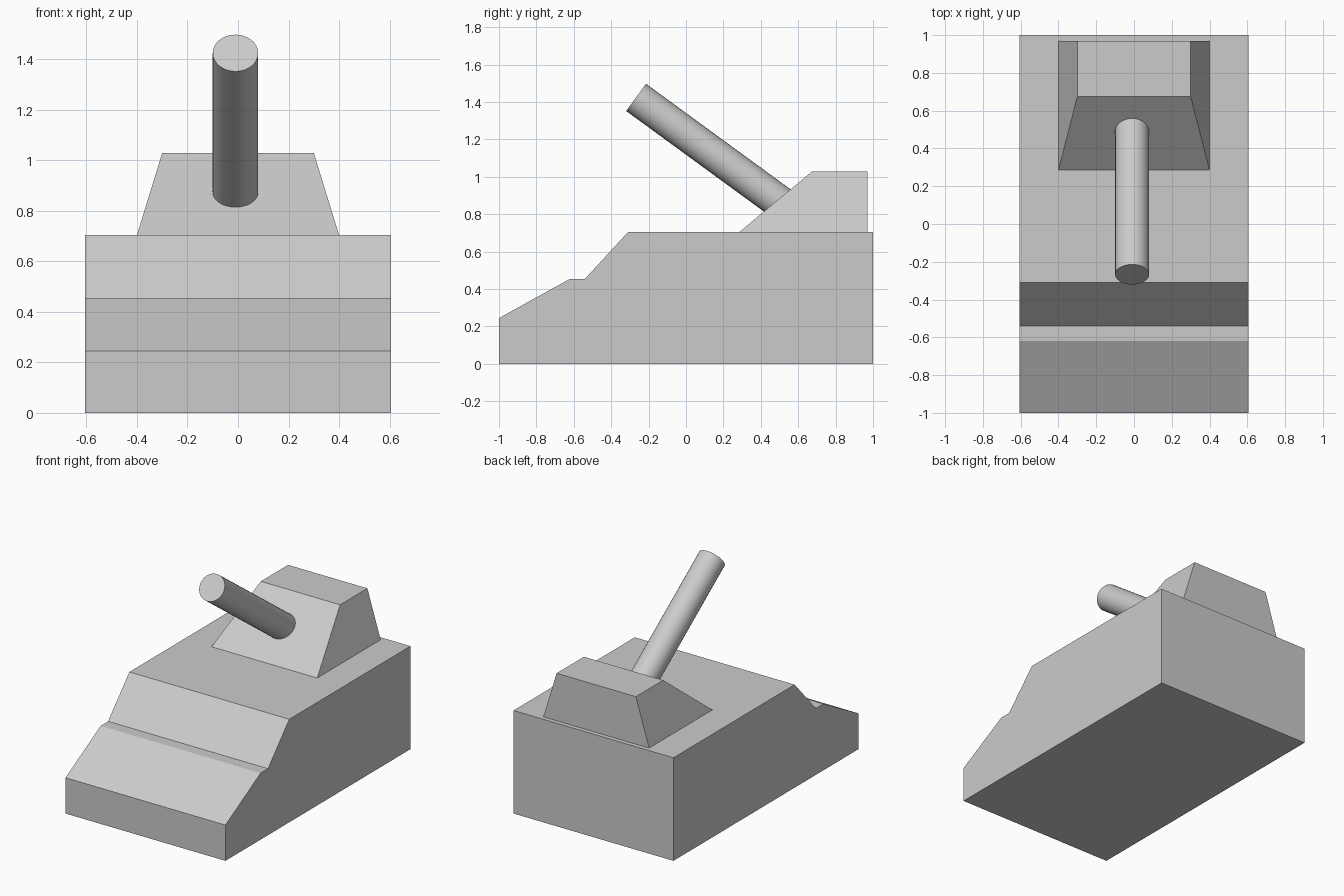
import bpy
import bmesh
import math
from mathutils import Vector

if "Cube" in bpy.data.objects:
    bpy.data.objects.remove(bpy.data.objects["Cube"], do_unlink=True)

# Single plain grey for the whole model
grey = bpy.data.materials.new("light_grey")
grey.use_nodes = True
colour = (0.6, 0.6, 0.6, 1)
grey.diffuse_color = colour
grey.node_tree.nodes["Principled BSDF"].inputs["Base Color"].default_value = colour


def finish(name, bm):
    bmesh.ops.recalc_face_normals(bm, faces=bm.faces)
    mesh = bpy.data.meshes.new(name)
    bm.to_mesh(mesh)
    bm.free()
    mesh.materials.append(grey)
    obj = bpy.data.objects.new(name, mesh)
    bpy.context.collection.objects.link(obj)
    return obj


def extrude_profile(name, profile, half_width):
    """Extrude a (y, z) side profile across x."""
    bm = bmesh.new()
    side = bm.faces.new([bm.verts.new((-half_width, y, z)) for y, z in profile])
    new = bmesh.ops.extrude_face_region(bm, geom=[side])["geom"]
    moved = [v for v in new if isinstance(v, bmesh.types.BMVert)]
    bmesh.ops.translate(bm, verts=moved, vec=(2 * half_width, 0, 0))
    return finish(name, bm)


# Hull with stepped sloping nose
extrude_profile("hull", [(-1, 0), (1, 0), (1, 0.705), (-0.31, 0.705),
                         (-0.54, 0.455), (-0.62, 0.455), (-1, 0.245)], 0.605)

# Turret: wedge profile, tapered inward at the roof
turret = extrude_profile("turret", [(0.285, 0.705), (0.97, 0.705),
                                    (0.97, 1.03), (0.675, 1.03)], 0.4)
for v in turret.data.vertices:
    if v.co.z > 1:
        v.co.x *= 0.75

# Raised gun barrel, its rear end buried in the turret
muzzle = Vector((-0.01, -0.267, 1.425))
breech = Vector((-0.01, 0.57, 0.814))
axis = muzzle - breech
bpy.ops.mesh.primitive_cylinder_add(
    vertices=32, radius=0.09, depth=axis.length, location=(muzzle + breech) / 2,
    rotation=axis.to_track_quat("Z", "Y").to_euler())
barrel = bpy.context.object
barrel.name = "gun_barrel"
barrel.data.materials.append(grey)
bpy.ops.object.shade_smooth_by_angle(angle=math.radians(30))
